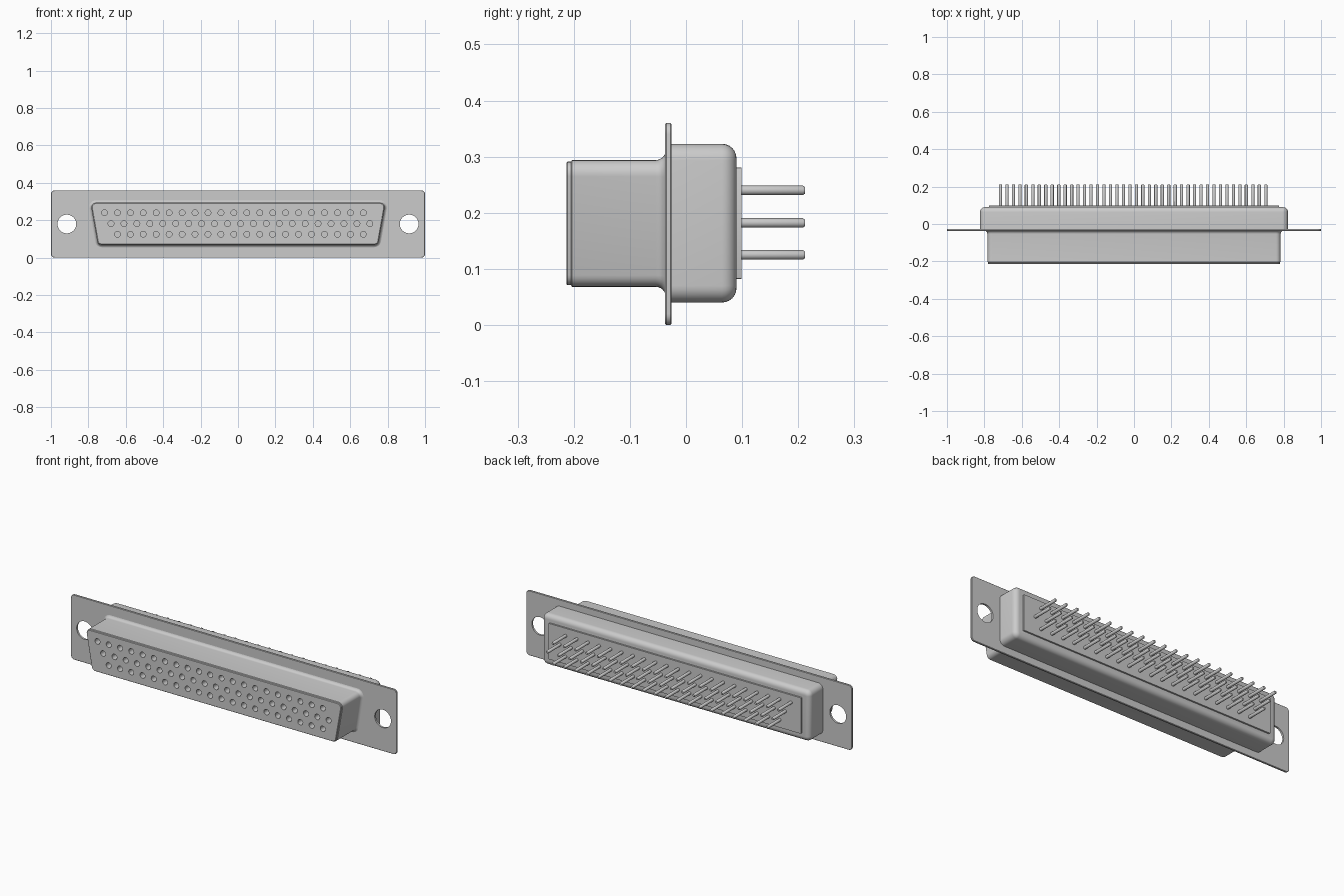
import bpy, bmesh
from math import radians, degrees, sin, cos, tan, atan2, pi

if "Cube" in bpy.data.objects:
    bpy.data.objects.remove(bpy.data.objects["Cube"])


def rounded(z0, z1, half_bottom, half_top, r, off=0.0, n=6):
    """Rounded trapezoid in XZ, grown outward by off."""
    tilt = atan2(half_top - half_bottom, z1 - z0)

    def cx(z):
        return half_bottom + (z - z0) * tan(tilt) - r / cos(tilt)
    lo, hi = z0 + r, z1 - r
    arcs = [(cx(lo), lo, -pi / 2, -tilt), (cx(hi), hi, -tilt, pi / 2),
            (-cx(hi), hi, pi / 2, pi + tilt), (-cx(lo), lo, pi + tilt, 1.5 * pi)]
    pts = []
    for x, z, a0, a1 in arcs:
        for i in range(n + 1):
            a = a0 + (a1 - a0) * i / n
            pts.append((x + (r + off) * cos(a), z + (r + off) * sin(a)))
    return pts


def circle(x, z, r, n):
    return [(x + r * cos(2 * pi * i / n), z + r * sin(2 * pi * i / n)) for i in range(n)]


def loft(bm, rings):
    """Capped skin through (y, outline) rings."""
    loops = [[bm.verts.new((x, y, z)) for x, z in pts] for y, pts in rings]
    n = len(loops[0])
    for a, b in zip(loops, loops[1:]):
        for i in range(n):
            j = (i + 1) % n
            bm.faces.new((a[i], a[j], b[j], b[i]))
    bm.faces.new(loops[0])
    bm.faces.new(loops[-1][::-1])


def make(name, ring_sets):
    bm = bmesh.new()
    for rings in ring_sets:
        loft(bm, rings)
    bmesh.ops.recalc_face_normals(bm, faces=bm.faces)
    me = bpy.data.meshes.new(name)
    bm.to_mesh(me)
    bm.free()
    ob = bpy.data.objects.new(name, me)
    bpy.context.collection.objects.link(ob)
    return ob


def activate(ob):
    bpy.ops.object.select_all(action='DESELECT')
    ob.select_set(True)
    bpy.context.view_layer.objects.active = ob


def smooth(ob):
    activate(ob)
    bpy.ops.object.shade_smooth_by_angle(angle=radians(35))


def cut(ob, cutter):
    cutter.hide_render = True
    mod = ob.modifiers.new("holes", 'BOOLEAN')
    mod.operation = 'DIFFERENCE'
    mod.solver = 'EXACT'
    mod.object = cutter
    activate(ob)
    bpy.ops.object.modifier_apply(modifier=mod.name)
    bpy.data.objects.remove(cutter)


# Contact positions: three staggered rows
PITCH = 0.0692
contacts = [(x0 + i * PITCH, z)
            for x0, z, count in ((-0.714, 0.24, 21), (-0.679, 0.182, 21), (-0.645, 0.125, 20))
            for i in range(count)]

# Mounting flange with two screw holes
plate = lambda off: rounded(0.0, 0.36, 1.0, 1.0, 0.02, off)
flange = make("mounting_flange", [[(-0.037, plate(-0.002)), (-0.035, plate(0)),
                                   (-0.028, plate(0)), (-0.026, plate(-0.002))]])
cut(flange, make("screw_hole_cutter",
                 [[(-0.1, circle(s * 0.915, 0.18, 0.05, 40)), (0.05, circle(s * 0.915, 0.18, 0.05, 40))]
                  for s in (-1, 1)]))
smooth(flange)

# Front D-shaped shell flaring into the flange, with a small front lip
dee = lambda off: rounded(0.068, 0.294, 0.749, 0.789, 0.025, off)
R = 0.018
flare = [(-0.036 - R + R * sin(a), dee(R * (1 - cos(a)))) for a in (radians(15 * i) for i in range(7))]
shell = make("front_shell", [[(-0.213, dee(-0.005)), (-0.211, dee(-0.003)), (-0.205, dee(-0.003)),
                              (-0.203, dee(0))] + flare + [(-0.03, dee(R))]])
cut(shell, make("socket_cutter",
                [[(-0.3, circle(x, z, 0.0155, 20)), (-0.14, circle(x, z, 0.0155, 20))]
                 for x, z in contacts]))
smooth(shell)

# Rear housing with rounded back edge
box = lambda off: rounded(0.04, 0.323, 0.823, 0.823, 0.03, off)
B = 0.026
edge = [(0.09 - B + B * sin(a), box(B * (cos(a) - 1))) for a in (radians(15 * i) for i in range(7))]
smooth(make("rear_housing", [[(-0.03, box(0))] + edge]))

# Raised rear insulator plate
pad = rounded(0.082, 0.281, 0.775, 0.775, 0.003, n=2)
smooth(make("rear_insulator", [[(0.08, pad), (0.099, pad)]]))

# Solder pins with chamfered tips
smooth(make("rear_pins", [[(0.09, circle(x, z, 0.0085, 16)), (0.208, circle(x, z, 0.0085, 16)),
                           (0.212, circle(x, z, 0.006, 16))] for x, z in contacts]))
